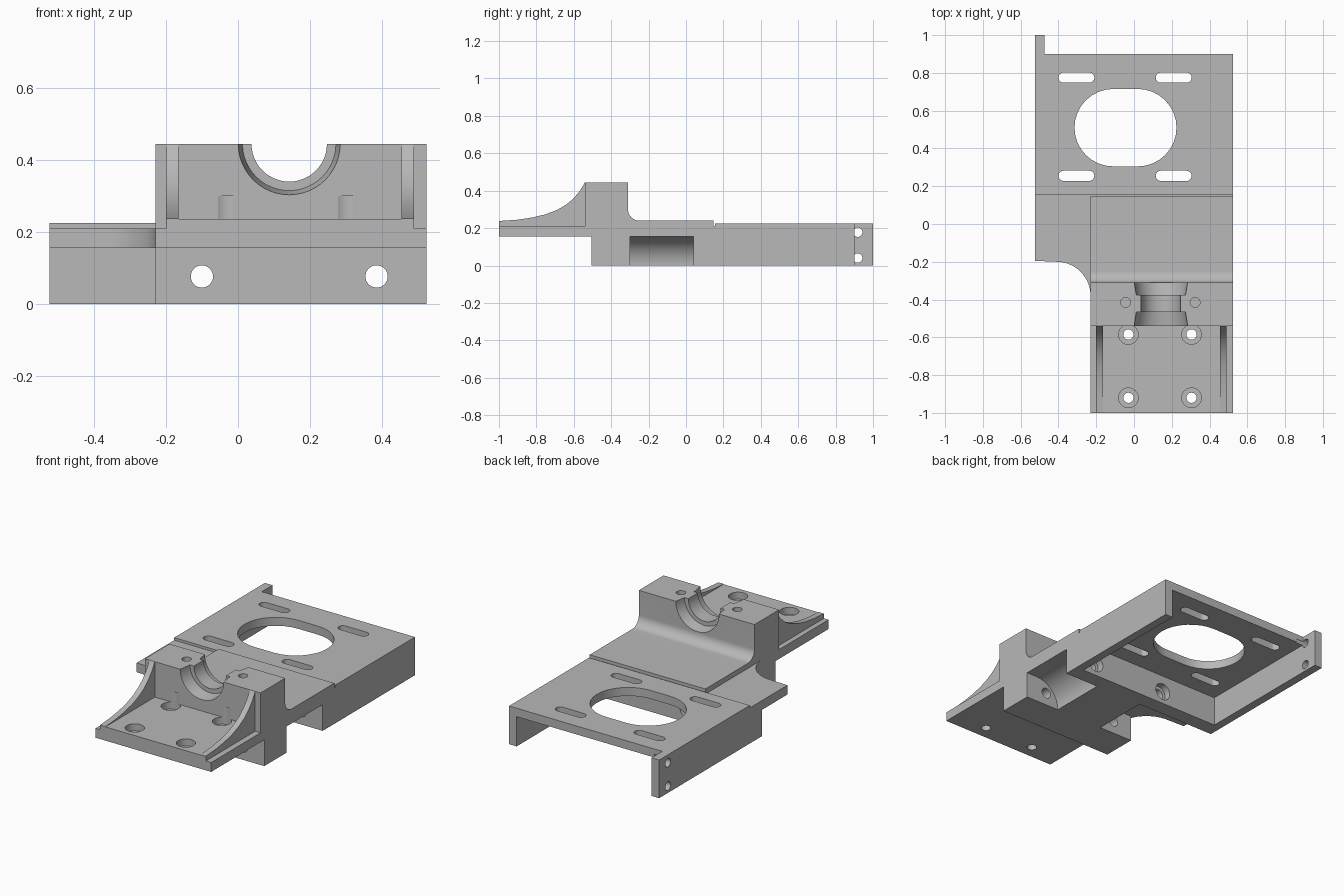
import bpy
import bmesh
from math import sin, cos, pi
from mathutils import Vector

cube = bpy.data.objects.get("Cube")
if cube:
    bpy.data.objects.remove(cube, do_unlink=True)

grey = bpy.data.materials.new("machined grey")
grey.use_nodes = True
grey.diffuse_color = (0.48, 0.48, 0.48, 1)
grey.node_tree.nodes["Principled BSDF"].inputs["Base Color"].default_value = (0.48, 0.48, 0.48, 1)

LEFT, RIGHT = -0.525, 0.525      # full width
INNER = -0.23                    # edge of the narrow front half
MID = (INNER + RIGHT) / 2        # centre line of the front half


def arc(cx, cy, r, start, end, n=16):
    """Points on a circle, angles in half turns."""
    angles = [pi * (start + (end - start) * i / n) for i in range(n + 1)]
    return [(cx + r * cos(a), cy + r * sin(a)) for a in angles]


def loft(name, axis, sections):
    """Join 2D outlines placed along an axis into a closed solid."""
    place = {"x": lambda p, d: (d, p[0], p[1]),
             "y": lambda p, d: (p[0], d, p[1]),
             "z": lambda p, d: (p[0], p[1], d)}[axis]
    bm = bmesh.new()
    rings = [[bm.verts.new(Vector(place(p, d))) for p in pts] for pts, d in sections]
    bm.faces.new(rings[0])
    bm.faces.new(rings[-1])
    for a, b in zip(rings, rings[1:]):
        for i in range(len(a)):
            j = (i + 1) % len(a)
            bm.faces.new((a[i], a[j], b[j], b[i]))
    bmesh.ops.recalc_face_normals(bm, faces=bm.faces)
    mesh = bpy.data.meshes.new(name)
    bm.to_mesh(mesh)
    bm.free()
    mesh.materials.append(grey)
    ob = bpy.data.objects.new(name, mesh)
    bpy.context.collection.objects.link(ob)
    return ob


def prism(name, axis, pts, a, b):
    return loft(name, axis, [(pts, a), (pts, b)])


def box(name, x, y, z):
    return prism(name, "z", [(x[0], y[0]), (x[1], y[0]), (x[1], y[1]), (x[0], y[1])], *z)


def drill(axis, u, v, r, a, b):
    return prism("drill", axis, arc(u, v, r, 0, 2, 32)[:-1], a, b)


def slot(x, y, half, r, a, b):
    pts = arc(x + half, y, r, -0.5, 0.5) + arc(x - half, y, r, 0.5, 1.5)
    return prism("slot", "z", pts, a, b)


def combine(target, tool, operation):
    mod = target.modifiers.new(operation, "BOOLEAN")
    mod.object, mod.operation, mod.solver = tool, operation, "EXACT"
    bpy.context.view_layer.update()
    graph = bpy.context.evaluated_depsgraph_get()
    mesh = bpy.data.meshes.new_from_object(target.evaluated_get(graph))
    target.modifiers.clear()
    target.data = mesh
    bpy.data.objects.remove(tool, do_unlink=True)


# Bearing block with its deck and lower foot, as one side profile
profile = [(-0.505, 0), (0.148, 0), (0.148, 0.24)]
profile += arc(-0.25, 0.30, 0.06, 1.5, 1.0)
profile += [(-0.31, 0.445), (-0.54, 0.445), (-0.54, 0.155), (-0.505, 0.155)]
body = prism("bracket_body", "x", profile, INNER, RIGHT)

# Rear mount, lowered at its front strip
mount = [(0.04, 0), (0.9, 0), (0.9, 0.225), (0.155, 0.225), (0.155, 0.21), (0.04, 0.21)]
solids = [prism("rear_mount", "x", mount, LEFT, RIGHT)]

# Side web with a concave corner
web = [(-0.15, 0.1), (LEFT, 0.1), (LEFT, -0.195), (-0.41, -0.2)]
web += arc(-0.41, -0.38, 0.18, 0.5, 0.0)[1:] + [(-0.15, -0.38)]
solids.append(prism("side_web", "z", web, 0.155, 0.21))

# Rear tab, front flange and its raised pad
solids.append(box("rear_tab", (LEFT, LEFT + 0.05), (0.85, 1), (0, 0.225)))
solids.append(box("front_flange", (INNER, RIGHT), (-1, -0.52), (0.155, 0.21)))
solids.append(box("flange_pad", (INNER + 0.03, RIGHT - 0.035), (-1, -0.52), (0.19, 0.236)))

# Curved gussets at both sides of the pad
curve = [(-0.52, 0.2), (-0.52, 0.445), (-0.54, 0.445), (-0.565, 0.402), (-0.6, 0.36),
         (-0.64, 0.326), (-0.69, 0.297), (-0.75, 0.274), (-0.82, 0.257),
         (-0.9, 0.245), (-1, 0.238), (-1, 0.2)]
for x in (INNER + 0.03, RIGHT - 0.07):
    solids.append(prism("gusset", "x", curve, x, x + 0.035))

for part in solids:
    combine(body, part, "UNION")

# Underside pocket and large window in the rear mount
cuts = [box("pocket", (LEFT + 0.05, RIGHT - 0.05), (0.13, 1.2), (-0.1, 0.175))]
cuts.append(slot(-0.045, 0.51, 0.065, 0.205, 0.1, 0.3))
for x in (-0.305, 0.21):
    for y in (0.255, 0.775):
        cuts.append(slot(x, y, 0.068, 0.027, 0.1, 0.3))

# Rounded recesses under the deck, with bolt bores through foot and wall
for s in (-1, 1):
    scoop = [(0.5, -0.1), (0.5, 0.155)] + arc(0.31, 0, 0.155, 0.5, 1.0) + [(0.155, -0.1)]
    cuts.append(prism("recess", "y", [(MID + s * x, z) for x, z in scoop], -0.30, 0.04))
    cuts.append(drill("y", MID - 0.005 + s * 0.243, 0.076, 0.031, -0.6, 0.2))
    cuts.append(drill("y", MID - 0.005 + s * 0.243, 0.076, 0.05, 0.09, 0.2))
    # Cap screw holes in the bearing block
    cuts.append(drill("z", MID - 0.008 + s * 0.184, -0.415, 0.026, 0.25, 0.5))
    # Counterbored flange holes
    for y in (-0.585, -0.92):
        cuts.append(drill("z", MID - 0.01 + s * 0.167, y, 0.027, 0.1, 0.3))
        cuts.append(drill("z", MID - 0.01 + s * 0.167, y, 0.052, 0.195, 0.3))

# Bearing saddle: narrow bore between two wider tapered seats
steps = [(-0.56, 0.145), (-0.465, 0.13), (-0.465, 0.105),
         (-0.375, 0.105), (-0.375, 0.13), (-0.29, 0.145)]
cuts.append(loft("saddle", "y", [(arc(MID - 0.005, 0.445, r, 0, 2, 48)[:-1], y) for y, r in steps]))

# Tab holes
for z in (0.04, 0.178):
    cuts.append(drill("x", 0.918, z, 0.025, LEFT - 0.1, LEFT + 0.1))

for tool in cuts:
    combine(body, tool, "DIFFERENCE")

# Smooth the curves, keep machined edges crisp
bpy.ops.object.select_all(action="DESELECT")
body.select_set(True)
bpy.context.view_layer.objects.active = body
bpy.ops.object.shade_smooth_by_angle(angle=pi / 7)
